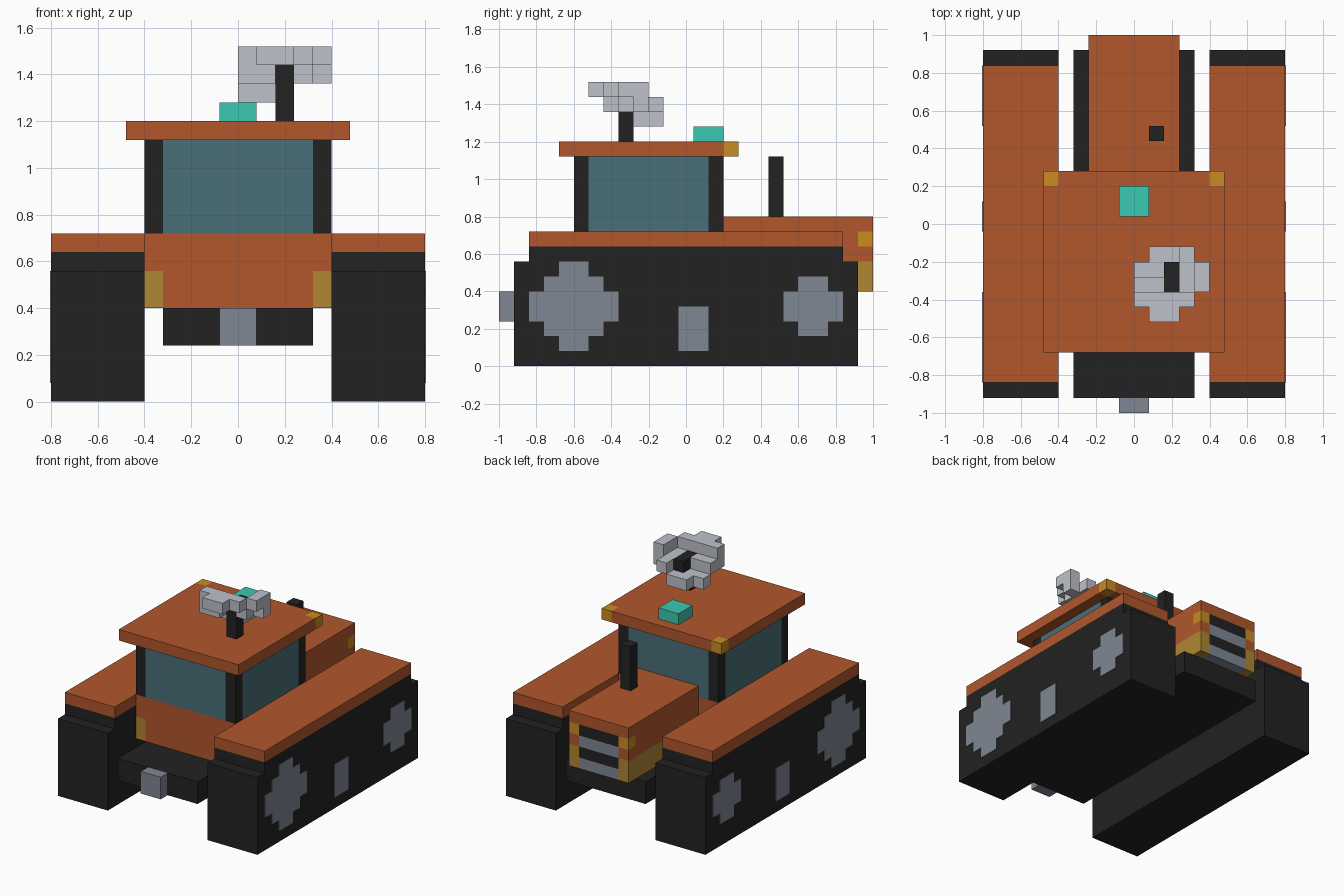
import bpy
import bmesh
from mathutils import Vector

cube = bpy.data.objects.get("Cube")
if cube:
    bpy.data.objects.remove(cube, do_unlink=True)

U = 0.08  # edge of one building block; y counts blocks from the front end


def linear(c):
    return c / 12.92 if c <= 0.04045 else ((c + 0.055) / 1.055) ** 2.4


def material(name, hex_colour):
    rgb = [linear(v / 255) for v in bytes.fromhex(hex_colour)]
    mat = bpy.data.materials.new(name)
    mat.use_nodes = True
    mat.diffuse_color = (*rgb, 1)
    bsdf = mat.node_tree.nodes["Principled BSDF"]
    bsdf.inputs["Base Color"].default_value = (*rgb, 1)
    bsdf.inputs["Roughness"].default_value = 0.8
    return mat


ORANGE = material("rust_orange", "B2572C")
BLACK = material("soft_black", "222222")
GLASS = material("dark_teal_glass", "4A6F78")
STEEL = material("steel_grey", "7F8794")
DISH = material("pale_grey", "BEC1C9")
TEAL = material("bright_teal", "3CC8B2")
AMBER = material("amber", "C88C20")
TAN = material("mustard", "B08634")


def add_box(bm, xs, ys, zs):
    v = [bm.verts.new(Vector((x, y - 12.5, z)) * U) for x in xs for y in ys for z in zs]
    for f in ("0132", "4675", "0451", "2376", "0264", "1573"):
        bm.faces.new([v[int(i)] for i in f])


def part(name, mat, *boxes):
    """One object out of block-sized boxes, each given as x, y and z ranges."""
    bm = bmesh.new()
    for b in boxes:
        add_box(bm, *b)
    bmesh.ops.recalc_face_normals(bm, faces=bm.faces)
    mesh = bpy.data.meshes.new(name)
    bm.to_mesh(mesh)
    bm.free()
    mesh.materials.append(mat)
    obj = bpy.data.objects.new(name, mesh)
    bpy.context.collection.objects.link(obj)
    return obj


def pair(name, mat, *boxes):
    """The part on the left (+x) and its mirror image on the right."""
    part("left_" + name, mat, *boxes)
    part("right_" + name, mat, *[((-x[1], -x[0]), y, z) for x, y, z in boxes])


# Tracks and fenders
pair("track", BLACK, ((5, 10), (1, 24), (0, 7)), ((5, 10), (2, 23), (7, 8)))
pair("fender", ORANGE, ((5, 10), (2, 23), (8, 9)))

# Wheel discs as thin stepped plates on the outer track faces
FACE = (10, 10.05)


def wheel(name, y, z, half_widths):
    pair(name, STEEL, *[(FACE, (y - w, y + w), (z + i, z + i + 1))
                        for i, w in enumerate(half_widths)])


wheel("front_wheel", 5, 1, (1, 2, 3, 3, 2, 1))
wheel("middle_wheel", 13, 1, (1, 1, 1))
wheel("rear_wheel", 21, 2, (1, 2, 2, 1))

# Chassis and hitch
part("chassis", BLACK, ((-4, 4), (1, 24), (3, 5)))
part("hitch", STEEL, ((-1, 1), (0, 1), (3, 5)))

# Lower cab with mustard side stripes
part("cab_base", ORANGE, ((-4, 4), (5, 15), (5, 9)),
     ((4, 5), (5, 15), (7, 9)), ((-5, -4), (5, 15), (7, 9)))
pair("cab_stripe", TAN, ((4, 5), (5, 15), (5, 7)))

# Cab glass, pillars and roof
part("cab_glass", GLASS, ((-4, 4), (5, 15), (9, 14)),
     ((4, 5), (6, 14), (9, 14)), ((-5, -4), (6, 14), (9, 14)))
for end, y in (("front", 5), ("rear", 14)):
    pair(end + "_pillar", BLACK, ((4, 5), (y, y + 1), (9, 14)))
part("roof", ORANGE, ((-6, 6), (4, 15), (14, 15)), ((-5, 5), (15, 16), (14, 15)))
pair("roof_lamp", AMBER, ((5, 6), (15, 16), (14, 15)))
part("beacon", TEAL, ((-1, 1), (13, 15), (15, 16)))

# Engine hood with stripes, lamps and grille
part("hood", ORANGE, ((-2, 2), (15, 24), (5, 9)), ((-3, 3), (15, 25), (9, 10)))
pair("hood_side", ORANGE, ((2, 3), (15, 24), (7, 9)), ((2, 3), (24, 25), (7, 8)))
pair("hood_stripe", TAN, ((2, 3), (15, 25), (5, 7)))
pair("hood_lamp", AMBER, ((2, 3), (24, 25), (8, 9)))
for i in range(4):
    part(f"grille_bar_{i + 1}", BLACK if i % 2 else STEEL,
         ((-2, 2), (24, 25), (5 + i, 6 + i)))
part("exhaust", BLACK, ((1, 2), (18, 19), (10, 14)))

# Antenna mast, receiver and tilted dish; each row lists the blocks filled,
# L low, M middle, H high, B middle and high, dot empty
part("antenna_mast", BLACK, ((2, 3), (8, 9), (15, 18)))
part("antenna_receiver", BLACK, ((2, 3), (9, 10), (17, 18)))
LEVELS = {"L": (16, 17), "M": (17, 18), "H": (18, 19), "B": (17, 19)}
ROWS = (".HH..", "BBHH.", "MM.MH", "LLLMB", ".LLM.")
part("antenna_dish", DISH, *[((x, x + 1), (6 + j, 7 + j), LEVELS[c])
                             for j, row in enumerate(ROWS)
                             for x, c in enumerate(row) if c != "."])
